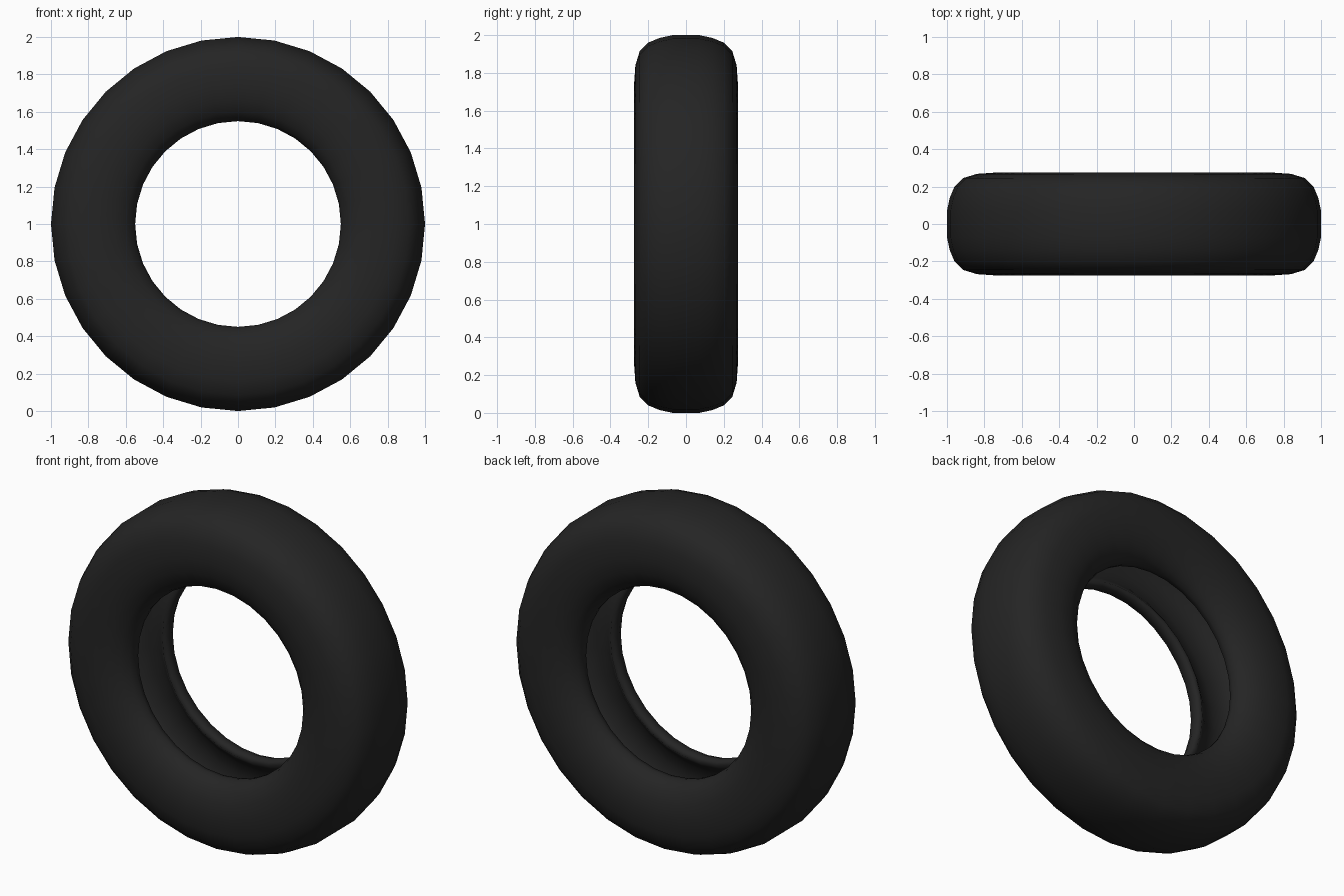
import bpy, bmesh, math
from mathutils import Vector

if "Cube" in bpy.data.objects:
    bpy.data.objects.remove(bpy.data.objects["Cube"])

rubber = bpy.data.materials.new("black_rubber")
rubber.diffuse_color = (0.018, 0.018, 0.018, 1)
rubber.use_nodes = True
rubber.node_tree.nodes["Principled BSDF"].inputs["Base Color"].default_value = rubber.diffuse_color

# Half cross-section (radius, y): tread centre, shoulder, sidewall, bead, hollow inside
half = [(1.0, 0.07), (0.985, 0.14), (0.96, 0.20), (0.915, 0.245), (0.84, 0.268),
        (0.74, 0.275), (0.66, 0.262), (0.60, 0.235), (0.563, 0.20), (0.55, 0.165),
        (0.553, 0.135), (0.575, 0.12), (0.61, 0.15), (0.66, 0.195), (0.74, 0.22),
        (0.83, 0.215), (0.89, 0.18), (0.925, 0.10)]
profile = half + [(r, -y) for r, y in reversed(half)]

# Revolve the closed cross-section around the axle
SEGMENTS = 32
bm = bmesh.new()
rings = []
for i in range(SEGMENTS):
    a = 2 * math.pi * i / SEGMENTS
    rings.append([bm.verts.new(Vector((r * math.cos(a), y, 1 + r * math.sin(a))))
                  for r, y in profile])
n = len(profile)
for i in range(SEGMENTS):
    p, q = rings[i], rings[(i + 1) % SEGMENTS]
    for j in range(n):
        k = (j + 1) % n
        bm.faces.new((p[j], p[k], q[k], q[j]))
bmesh.ops.recalc_face_normals(bm, faces=bm.faces)
for f in bm.faces:
    f.smooth = True

mesh = bpy.data.meshes.new("tire")
bm.to_mesh(mesh)
bm.free()
mesh.materials.append(rubber)
tire = bpy.data.objects.new("tire", mesh)
bpy.context.collection.objects.link(tire)
